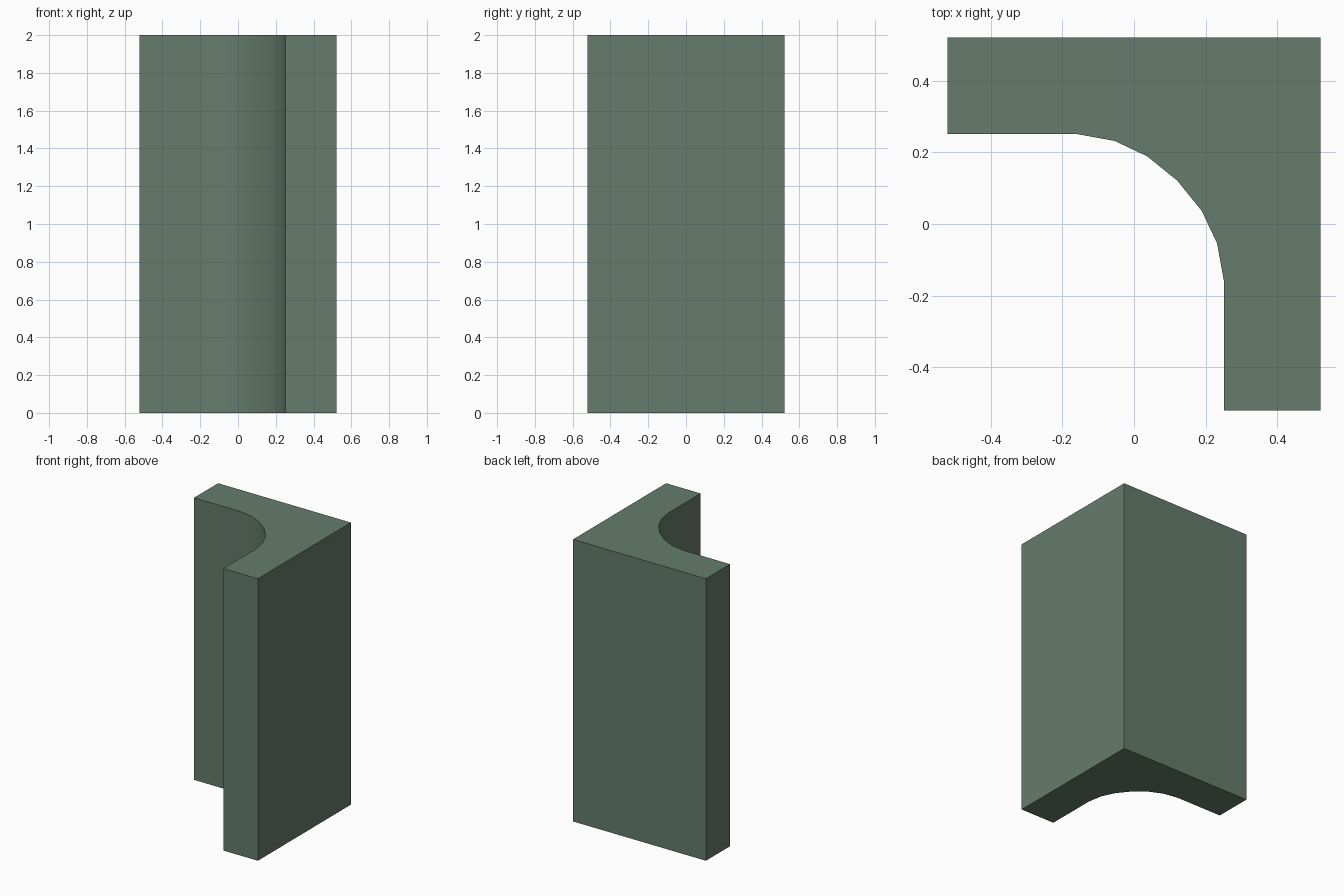
import bpy, bmesh, math

if "Cube" in bpy.data.objects:
    bpy.data.objects.remove(bpy.data.objects["Cube"])

H, S = 2.0, 0.521

# Half of the L-shaped section, mirrored across the diagonal
half = [(-S, S), (-S, 0.251), (-0.158, 0.251), (-0.054, 0.232), (0.037, 0.189)]
profile = half + [(0.121, 0.121)] + [(y, x) for x, y in reversed(half)]
profile[-1] = (S, -S)
profile.append((S, S))

# Extrude the section into the corner pillar
bm = bmesh.new()
base = bm.faces.new([bm.verts.new((x, y, 0)) for x, y in profile])
ext = bmesh.ops.extrude_face_region(bm, geom=[base], use_keep_orig=True)
top = [v for v in ext["geom"] if isinstance(v, bmesh.types.BMVert)]
bmesh.ops.translate(bm, verts=top, vec=(0, 0, H))
bmesh.ops.recalc_face_normals(bm, faces=bm.faces)
mesh = bpy.data.meshes.new("corner_pillar")
bm.to_mesh(mesh)
bm.free()
pillar = bpy.data.objects.new("corner_pillar", mesh)
bpy.context.collection.objects.link(pillar)

# Muted green finish
mat = bpy.data.materials.new("muted_green")
mat.diffuse_color = (0.13, 0.2, 0.15, 1)
mat.use_nodes = True
mat.node_tree.nodes["Principled BSDF"].inputs["Base Color"].default_value = mat.diffuse_color
mesh.materials.append(mat)

# Smooth the concave inner curve
bpy.context.view_layer.objects.active = pillar
pillar.select_set(True)
bpy.ops.object.shade_smooth_by_angle(angle=math.radians(30))
